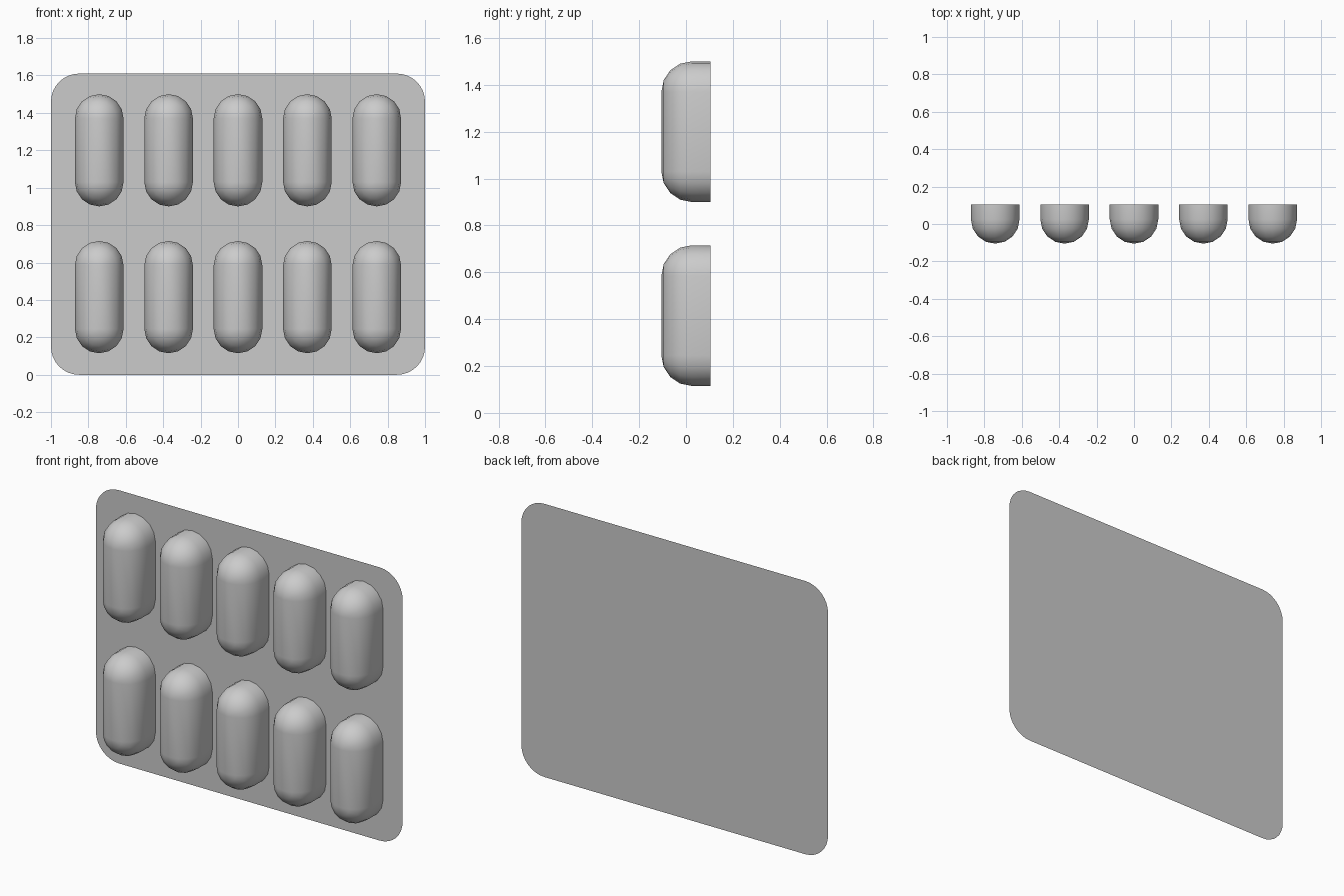
import bpy, bmesh
from math import sin, cos, pi

if "Cube" in bpy.data.objects:
    bpy.data.objects.remove(bpy.data.objects["Cube"])

BACK_Y = 0.105           # plane of the backing sheet
RADIUS, HALF_LEN = 0.13, 0.17
DOME_Y = 0.025           # where the straight wall turns into the dome


def rounded_outline(hx, hz, r, steps):
    """Rounded rectangle in x/z; hx and hz locate the corner arc centres."""
    pts = []
    for q, (sx, sz) in enumerate([(1, 1), (-1, 1), (-1, -1), (1, -1)]):
        for i in range(steps + 1):
            a = (q + i / steps) * pi / 2
            pts.append((sx * hx + r * cos(a), sz * hz + r * sin(a)))
    return pts


def make_object(name, bm):
    bmesh.ops.remove_doubles(bm, verts=bm.verts, dist=1e-5)
    mesh = bpy.data.meshes.new(name)
    bm.to_mesh(mesh)
    bm.free()
    obj = bpy.data.objects.new(name, mesh)
    bpy.context.collection.objects.link(obj)
    return obj


# Backing sheet: flat card with rounded corners
bm = bmesh.new()
outline = rounded_outline(0.85, 0.655, 0.15, 8)
bm.faces.new([bm.verts.new((x, BACK_Y, z + 0.805)) for x, z in outline])
make_object("backing_sheet", bm)

# Capsule pocket: straight wall from the sheet, then a half-capsule dome
bm = bmesh.new()
levels = [(BACK_Y, RADIUS)]
levels += [(DOME_Y - RADIUS * sin(i * pi / 8), RADIUS * cos(i * pi / 8)) for i in range(5)]
rings = [[bm.verts.new((x, y, z)) for x, z in rounded_outline(0, HALF_LEN, r, 4)]
         for y, r in levels]
for a, b in zip(rings, rings[1:]):
    for i in range(len(a)):
        j = (i + 1) % len(a)
        bm.faces.new((a[i], a[j], b[j], b[i]))
bmesh.ops.remove_doubles(bm, verts=bm.verts, dist=1e-5)
bmesh.ops.recalc_face_normals(bm, faces=bm.faces)
# Make sure the dome faces the front
if sum(f.normal.y * f.calc_area() for f in bm.faces) > 0:
    bmesh.ops.reverse_faces(bm, faces=bm.faces)
for f in bm.faces:
    f.smooth = True
first = make_object("pocket", bm)
pocket_mesh = first.data
bpy.data.objects.remove(first)

# Two rows of five pockets
for row, z in (("lower", 0.415), ("upper", 1.2)):
    for col in range(5):
        pocket = bpy.data.objects.new(f"{row}_pocket_{col + 1}", pocket_mesh)
        pocket.location = ((col - 2) * 0.371, 0, z)
        bpy.context.collection.objects.link(pocket)
